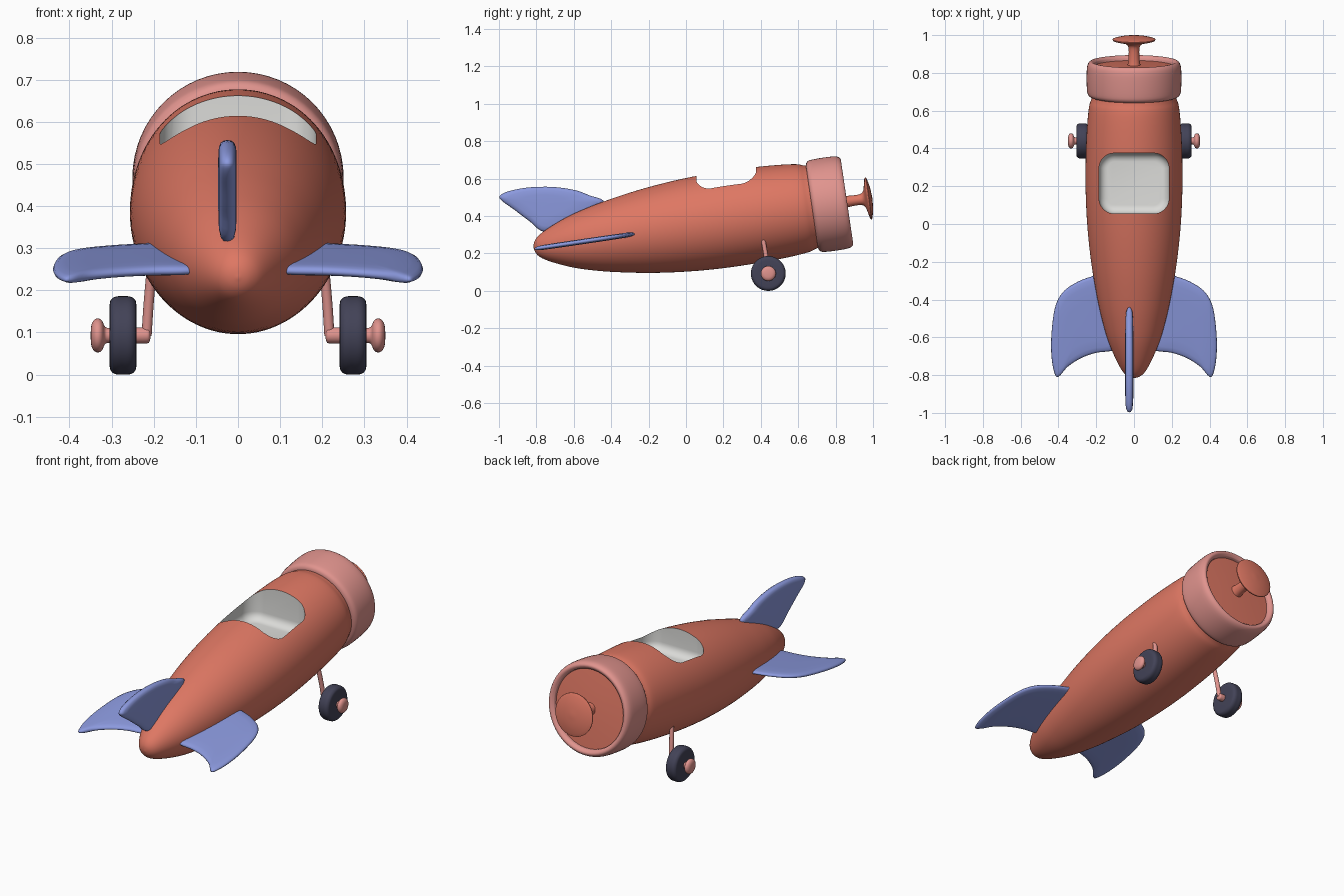
import bpy, bmesh, math
from mathutils import Matrix, Vector

if "Cube" in bpy.data.objects:
    bpy.data.objects.remove(bpy.data.objects["Cube"])


def material(name, *rgb):
    m = bpy.data.materials.new(name)
    m.use_nodes = True
    m.diffuse_color = (*rgb, 1)
    for node in m.node_tree.nodes:
        if node.type == 'BSDF_PRINCIPLED':
            node.inputs["Base Color"].default_value = (*rgb, 1)
    return m


orange = material("coral orange", 0.73, 0.185, 0.125)
pink = material("dusty pink", 0.75, 0.295, 0.27)
blue = material("soft blue", 0.26, 0.32, 0.73)
dark = material("tyre charcoal", 0.055, 0.055, 0.095)
white = material("cabin white", 0.71, 0.71, 0.69)

# Fuselage axis: starts at the tail tip and climbs toward the nose
TILT = math.radians(8.4)
AXIS = Matrix.Translation((0, -0.815, 0.23)) @ Matrix.Rotation(TILT - math.pi / 2, 4, 'X')


def spline(pts, steps, closed=False):
    """Smooth Catmull-Rom path through 2D points."""
    p = [Vector(q) for q in pts]
    n = len(p)
    get = (lambda i: p[i % n]) if closed else (lambda i: p[max(0, min(n - 1, i))])
    out = []
    for i in range(n if closed else n - 1):
        a, b, c, d = (get(i + k) for k in (-1, 0, 1, 2))
        for s in range(steps):
            t = s / steps
            out.append(0.5 * (2 * b + (c - a) * t + (2 * a - 5 * b + 4 * c - d) * t * t
                              + (3 * b - a - 3 * c + d) * t ** 3))
    return out if closed else out + [p[-1]]


def finish(name, bm, mats, angle=40):
    bmesh.ops.remove_doubles(bm, verts=bm.verts, dist=1e-5)
    bmesh.ops.recalc_face_normals(bm, faces=bm.faces)
    me = bpy.data.meshes.new(name)
    bm.to_mesh(me)
    bm.free()
    ob = bpy.data.objects.new(name, me)
    bpy.context.collection.objects.link(ob)
    for m in mats:
        me.materials.append(m)
    smooth(ob, angle)
    return ob


def activate(ob):
    bpy.ops.object.select_all(action='DESELECT')
    ob.select_set(True)
    bpy.context.view_layer.objects.active = ob


def smooth(ob, angle=40):
    activate(ob)
    bpy.ops.object.shade_smooth_by_angle(angle=math.radians(angle))


def lathe(name, profile, mats, matrix, sides=64, closed=False):
    """Revolve (height, radius) points about local z."""
    bm = bmesh.new()
    rings = [[bm.verts.new((max(r, 0) * math.cos(a), max(r, 0) * math.sin(a), h))
              for a in (math.tau * i / sides for i in range(sides))] for h, r in profile]
    pairs = list(zip(rings, rings[1:])) + ([(rings[-1], rings[0])] if closed else [])
    for lo, hi in pairs:
        for i in range(sides):
            j = (i + 1) % sides
            bm.faces.new((lo[i], lo[j], hi[j], hi[i]))
    bmesh.ops.remove_doubles(bm, verts=bm.verts, dist=1e-5)
    bm.transform(matrix)
    return finish(name, bm, mats)


def fin(name, outline, half, matrix):
    """Pillow-shaped fin: outline in local xy, rounded thickness in z."""
    pts = spline(outline, 5, closed=True)
    mid = sum(pts, Vector((0, 0))) / len(pts)
    bm = bmesh.new()
    layers = [(0.5, -1), (0.8, -0.93), (0.93, -0.72), (0.985, -0.4), (1, 0),
              (0.985, 0.4), (0.93, 0.72), (0.8, 0.93), (0.5, 1)]
    rings = [[bm.verts.new((*(mid + (q - mid) * k), h * half)) for q in pts] for k, h in layers]
    for lo, hi in zip(rings, rings[1:]):
        for i in range(len(pts)):
            j = (i + 1) % len(pts)
            bm.faces.new((lo[i], lo[j], hi[j], hi[i]))
    for ring, h in ((rings[0], -1), (rings[-1], 1)):
        c = bm.verts.new((*mid, h * half))
        for i in range(len(pts)):
            bm.faces.new((ring[i], ring[(i + 1) % len(pts)], c))
    bm.transform(matrix)
    return finish(name, bm, [blue], 80)


# Fuselage
hull = spline([(0, 0), (0.008, 0.03), (0.035, 0.06), (0.1, 0.096), (0.2, 0.137), (0.3, 0.166),
               (0.42, 0.193), (0.6, 0.224), (0.8, 0.246), (1.0, 0.256), (1.2, 0.255),
               (1.35, 0.248), (1.45, 0.238), (1.49, 0.226), (1.53, 0.215)], 4)
fuselage = lathe("fuselage", hull + [Vector((1.53, 0))], [orange, white], AXIS, 96)

# Cockpit hollow: a rounded tub cut down into the fuselage
bm = bmesh.new()
bmesh.ops.create_cube(bm, size=1, matrix=Matrix.Translation((0, 0.215, 0.735))
                      @ Matrix.Diagonal((0.37, 0.32, 0.53, 1)))
upright = [e for e in bm.edges if abs(e.verts[0].co.z - e.verts[1].co.z) > 0.1]
bmesh.ops.bevel(bm, geom=upright, offset=0.08, segments=10, profile=0.5, affect='EDGES')
floor = [e for e in bm.edges if all(v.co.z < 0.48 for v in e.verts)]
bmesh.ops.bevel(bm, geom=floor, offset=0.045, segments=6, profile=0.5, affect='EDGES')
for f in bm.faces:
    f.material_index = 1
cutter = finish("cockpit_cutter", bm, [orange, white])
cutter.hide_render = True
cut = fuselage.modifiers.new("cockpit", 'BOOLEAN')
cut.operation = 'DIFFERENCE'
cut.solver = 'EXACT'
cut.object = cutter
activate(fuselage)
bpy.ops.object.modifier_apply(modifier=cut.name)
bpy.data.objects.remove(cutter)
smooth(fuselage)

# Engine cowl ring, its recessed face and the propeller disc
lathe("engine_cowl", spline([(1.506, 0.215), (1.507, 0.232), (1.518, 0.244), (1.54, 0.249),
                             (1.6, 0.251), (1.66, 0.249), (1.685, 0.241), (1.694, 0.228),
                             (1.686, 0.214), (1.665, 0.208), (1.53, 0.205)], 3, True),
      [pink], AXIS, closed=True)
lathe("engine_face", [(1.55, 0), (1.55, 0.209), (1.668, 0.209), (1.674, 0.1), (1.675, 0)],
      [orange], AXIS)
lathe("propeller", spline([(1.66, 0.038), (1.685, 0.032), (1.73, 0.028), (1.77, 0.03),
                           (1.788, 0.045), (1.797, 0.08), (1.803, 0.106), (1.809, 0.113),
                           (1.815, 0.108), (1.826, 0.06), (1.831, 0)], 3), [orange], AXIS, 48)

# Tail fin: outline drawn in the upright lengthwise plane
upright_plane = Matrix(((0, 0, 1, -0.025), (1, 0, 0, 0), (0, 1, 0, 0), (0, 0, 0, 1)))
fin("tail_fin", [(-0.44, 0.47), (-0.52, 0.512), (-0.6, 0.54), (-0.72, 0.556), (-0.85, 0.552),
                 (-0.95, 0.532), (-0.995, 0.508), (-0.985, 0.482), (-0.92, 0.435),
                 (-0.84, 0.375), (-0.75, 0.315), (-0.6, 0.37)], 0.022, upright_plane)

# Tailplanes, lying along the fuselage axis
wing = [(0.16, -0.27), (0.23, -0.28), (0.31, -0.312), (0.38, -0.365), (0.42, -0.45), (0.438, -0.6),
        (0.435, -0.72), (0.417, -0.8), (0.395, -0.805), (0.35, -0.755), (0.28, -0.71),
        (0.2, -0.682), (0.1, -0.665), (0.07, -0.6), (0.1, -0.42)]
slope = math.tan(TILT)
for side, s in (("left", 1), ("right", -1)):
    plane = Matrix(((s, 0, 0, 0), (0, 1, 0, 0), (0, slope, 1, 0.345), (0, 0, 0, 1)))
    fin(side + "_tailplane", wing, 0.014, plane)

    # Wheel, hub and bent strut
    hub = Matrix.Translation((0, 0.44, 0.093)) @ Matrix.Rotation(s * math.pi / 2, 4, 'Y')
    lathe(side + "_tyre", spline([(0.241, 0), (0.241, 0.07), (0.246, 0.086), (0.257, 0.0925),
                                  (0.273, 0.093), (0.289, 0.0925), (0.3, 0.086),
                                  (0.305, 0.07), (0.305, 0)], 3), [dark], hub, 40)
    lathe(side + "_axle", spline([(0.207, 0), (0.21, 0.015), (0.218, 0.019), (0.25, 0.019),
                                  (0.3, 0.018), (0.315, 0.02), (0.322, 0.034), (0.33, 0.04),
                                  (0.34, 0.038), (0.348, 0.025), (0.35, 0)], 3),
          [pink], hub, 32)
    cu = bpy.data.curves.new(side + "_strut", 'CURVE')
    cu.dimensions = '3D'
    cu.bevel_depth = 0.012
    cu.bevel_resolution = 4
    cu.use_fill_caps = True
    path = cu.splines.new('BEZIER')
    knots = [(0.2, 0.408, 0.3), (0.212, 0.43, 0.17), (0.217, 0.44, 0.093)]
    path.bezier_points.add(len(knots) - 1)
    for point, (x, y, z) in zip(path.bezier_points, knots):
        point.co = (s * x, y, z)
        point.handle_left_type = point.handle_right_type = 'AUTO'
    cu.materials.append(pink)
    bpy.context.collection.objects.link(bpy.data.objects.new(side + "_strut", cu))
